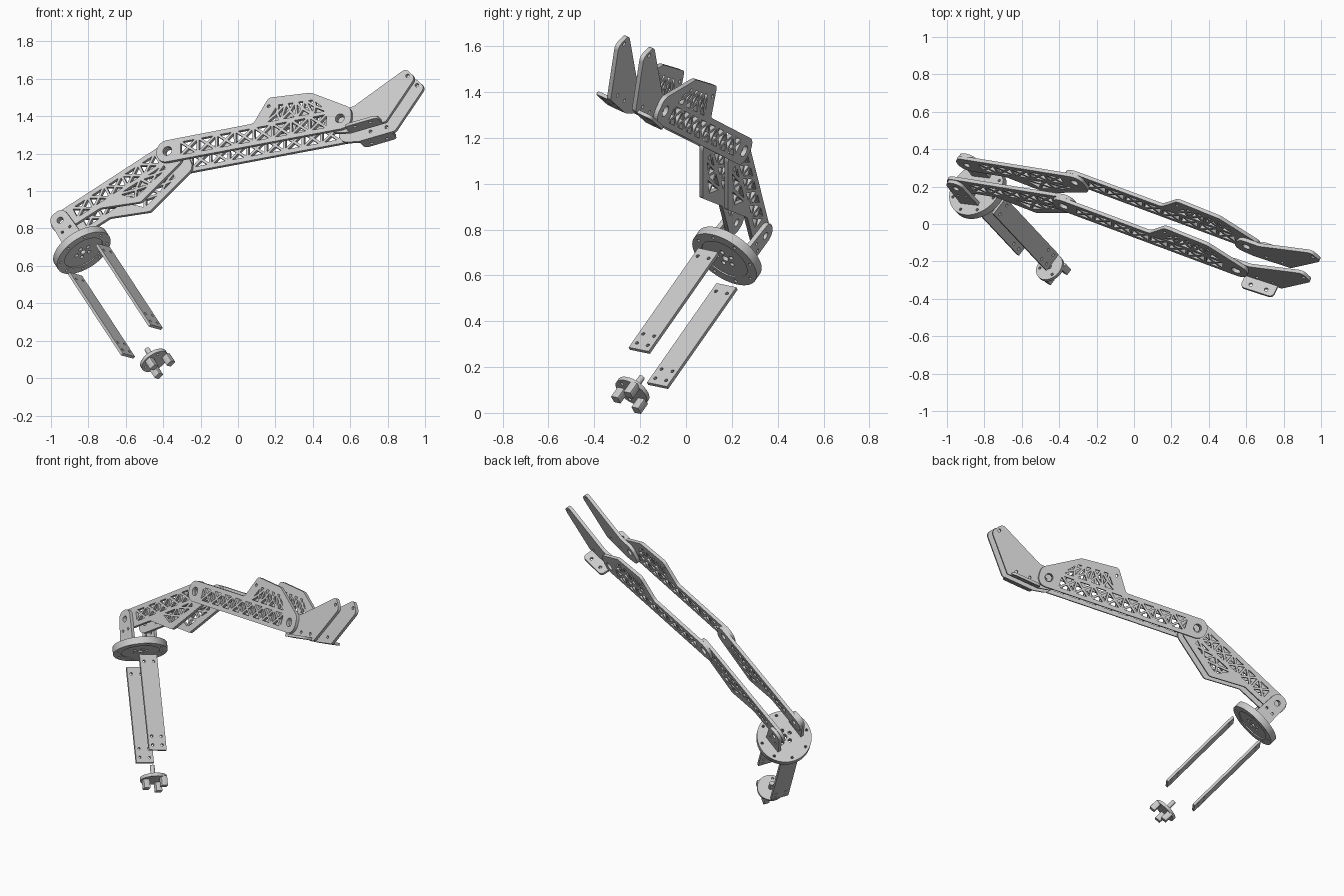
import bpy
import bmesh
import math
from mathutils import Matrix, Vector

if "Cube" in bpy.data.objects:
    bpy.data.objects.remove(bpy.data.objects["Cube"])

grey = bpy.data.materials.new("light_grey")
grey.use_nodes = True
grey.diffuse_color = (0.6, 0.6, 0.6, 1)
grey.node_tree.nodes["Principled BSDF"].inputs["Base Color"].default_value = (0.6, 0.6, 0.6, 1)


# ---------- helpers ----------
def frame(x, y, z, origin):
    """Matrix from three axes and an origin."""
    m = Matrix((x, y, z)).transposed().to_4x4()
    m.translation = origin
    return m


def circle(x, y, r, n=16):
    return [(x + r * math.cos(math.tau * i / n), y + r * math.sin(math.tau * i / n)) for i in range(n)]


def rounded(corners, steps=8):
    """Polygon from (x, y, radius) corners with filleted corners."""
    out = []
    for i, (x, y, r) in enumerate(corners):
        p = Vector((x, y))
        d1 = (Vector(corners[i - 1][:2]) - p).normalized()
        d2 = (Vector(corners[(i + 1) % len(corners)][:2]) - p).normalized()
        half = d1.angle(d2) / 2
        c = p + (d1 + d2).normalized() * r / math.sin(half)
        s, e = p + d1 * r / math.tan(half) - c, p + d2 * r / math.tan(half) - c
        a0 = math.atan2(s.y, s.x)
        sweep = (math.atan2(e.y, e.x) - a0 + math.pi) % math.tau - math.pi
        for k in range(steps + 1):
            a = a0 + sweep * k / steps
            out.append((c.x + r * math.cos(a), c.y + r * math.sin(a)))
    return out


def shrunk(a, b, c, strut=0.007):
    """Triangle inset by half a strut width."""
    la, lb, lc = (b - c).length, (c - a).length, (a - b).length
    per = la + lb + lc
    centre = (a * la + b * lb + c * lc) / per
    inner = abs((b - a).cross(c - a)) / per
    f = max(0.1, 1 - strut / inner)
    return [tuple(centre + (p - centre) * f) for p in (a, b, c)]


def truss(b0, b1, t0, t1, n):
    """Cross-braced cut-outs between a bottom and a top line."""
    b0, b1, t0, t1 = map(Vector, (b0, b1, t0, t1))
    holes = []
    for i in range(n):
        q = [b0.lerp(b1, i / n), b0.lerp(b1, (i + 1) / n), t0.lerp(t1, (i + 1) / n), t0.lerp(t1, i / n)]
        mid = sum(q, Vector((0, 0))) / 4
        holes += [shrunk(q[k], q[(k + 1) % 4], mid) for k in range(4)]
    return holes


def plate(name, outline, holes, thick, matrix):
    """Flat plate in the local XY plane, centred on local Z, with holes."""
    cu = bpy.data.curves.new(name, "CURVE")
    cu.dimensions = "2D"
    cu.fill_mode = "BOTH"
    cu.extrude = thick / 2
    for loop in [outline] + holes:
        sp = cu.splines.new("POLY")
        sp.points.add(len(loop) - 1)
        for pt, (x, y) in zip(sp.points, loop):
            pt.co = (x, y, 0, 1)
        sp.use_cyclic_u = True
    tmp = bpy.data.objects.new(name + "_curve", cu)
    bpy.context.scene.collection.objects.link(tmp)
    deps = bpy.context.evaluated_depsgraph_get()
    mesh = bpy.data.meshes.new_from_object(tmp.evaluated_get(deps))
    bpy.data.objects.remove(tmp)
    bm = bmesh.new()
    bm.from_mesh(mesh)
    bmesh.ops.remove_doubles(bm, verts=bm.verts, dist=0.00005)
    bmesh.ops.recalc_face_normals(bm, faces=bm.faces)
    bm.to_mesh(mesh)
    bm.free()
    mesh.name = name
    mesh.materials.clear()
    mesh.materials.append(grey)
    ob = bpy.data.objects.new(name, mesh)
    bpy.context.scene.collection.objects.link(ob)
    ob.matrix_world = matrix
    bpy.ops.object.select_all(action="DESELECT")
    ob.select_set(True)
    bpy.context.view_layer.objects.active = ob
    bpy.ops.object.shade_smooth_by_angle(angle=math.radians(30))


def at(x, y, z, deg=0):
    return Matrix.Translation((x, y, z)) @ Matrix.Rotation(math.radians(deg), 4, "Z")


# ---------- arm: two mirrored side frames ----------
n = Vector((0.385, 0.838, -0.386)).normalized()
u = Vector((n.y, -n.x, 0)).normalized()
arm = frame(u, u.cross(n), -n, Vector((-0.952, 0.188, 0.845)))
MID, T = -0.095, 0.02
knee = (0.56, 0.401)

bracket = rounded([(-0.055, 0.05, 0.045), (0.165, 0.06, 0.004), (0.165, -0.06, 0.004), (-0.055, -0.05, 0.045)])
bracket_holes = [circle(0, 0, 0.018), circle(0.07, 0.025, 0.008), circle(0.07, -0.025, 0.008)]

lower = rounded([(-0.06, 0.06, 0.055), (0.75, 0.063, 0.055), (0.75, -0.085, 0.05),
                 (0.43, -0.168, 0.03), (0.22, -0.062, 0.03), (-0.06, -0.06, 0.055)])
lower_holes = (truss((0.08, -0.04), (0.62, -0.035), (0.08, 0.042), (0.62, 0.042), 5)
               + truss((0.41, -0.135), (0.64, -0.085), (0.33, -0.045), (0.64, -0.042), 2)
               + [circle(0, 0, 0.018), circle(0.691, 0, 0.022)])

upper = rounded([(-0.063, 0.063, 0.06), (0.5, 0.065, 0.03), (0.59, 0.2, 0.03), (0.835, 0.183, 0.06),
                 (1.065, 0.05, 0.05), (1.065, -0.063, 0.06), (-0.063, -0.063, 0.06)])
upper_holes = (truss((0.07, -0.045), (0.93, -0.045), (0.07, 0.045), (0.93, 0.045), 8)
               + truss((0.56, 0.052), (0.94, 0.052), (0.64, 0.155), (0.85, 0.145), 4)
               + [circle(0, 0, 0.026), circle(1, 0, 0.026), circle(0.59, 0.15, 0.009)])

finger = rounded([(1.47, 0.513, 0.05), (1.49, 0.642, 0.05), (1.6, 0.667, 0.05), (1.868, 0.886, 0.03),
                  (1.934, 0.835, 0.03), (1.805, 0.58, 0.02), (1.6, 0.518, 0.03)])
finger_holes = [circle(1.539, 0.591, 0.022), circle(1.886, 0.845, 0.01),
                circle(1.66, 0.577, 0.009), circle(1.75, 0.602, 0.009)]

flange = rounded([(0, 0, 0.005), (0.19, 0, 0.005), (0.19, 0.08, 0.025), (0, 0.08, 0.025)])
flange_holes = [circle(0.05, 0.05, 0.01), circle(0.14, 0.05, 0.01)]

for side, sign in (("front", 1), ("rear", -1)):
    outer = MID + sign * 0.085
    inner = MID + sign * 0.065
    plate(side + "_hip_bracket", bracket, bracket_holes, T, arm @ at(0, 0, outer, -50))
    plate(side + "_lower_link", lower, lower_holes, T, arm @ at(0, 0, inner, 35.6))
    plate(side + "_upper_link", upper, upper_holes, T, arm @ at(*knee, outer, 10.9))
    plate(side + "_finger_plate", finger, finger_holes, T, arm @ at(0, 0, inner))
    # flange stands out from the lower edge of the finger plate
    plate(side + "_finger_flange", flange, flange_holes, 0.016,
          arm @ at(1.6, 0.526, inner, 16.8) @ Matrix.Rotation(sign * math.pi / 2, 4, "X"))

# ---------- turntable ----------
a = Vector((-0.473, 0.505, 0.722)).normalized()
q = Vector((0.651, -0.35, 0.672))
q = (q - a * q.dot(a)).normalized()
w = a.cross(q)
base = frame(q, w, a, Vector((-0.834, 0.178, 0.684)))


def ring_of_holes(count, radius, size):
    return [circle(radius * math.cos(math.tau * i / count), radius * math.sin(math.tau * i / count), size, 12)
            for i in range(count)]


rim_holes = ring_of_holes(8, 0.14, 0.008)
plate("turntable_top", circle(0, 0, 0.163, 48),
      rim_holes + ring_of_holes(5, 0.04, 0.011) + [circle(0, 0, 0.016)], 0.037, base @ at(0, 0, 0.004))
plate("turntable_rim", circle(0, 0, 0.163, 48), rim_holes + [circle(0, 0, 0.115, 40)], 0.006,
      base @ at(0, 0, -0.0175))

# ---------- two support legs ----------
leg_frame = frame(w, a, q, base.translation)
leg = [(-0.055, -0.677), (0.055, -0.677), (0.055, -0.077), (-0.055, -0.077)]
leg_holes = [circle(x, y, 0.008, 12) for x in (-0.03, 0.03) for y in (-0.645, -0.59, -0.12)]
for name, x in (("left_leg", 0.114), ("right_leg", -0.114)):
    plate(name, leg, leg_holes, 0.016, leg_frame @ at(0, 0, x))

# ---------- foot coupling: plate, stem and three prongs ----------
plate("foot_plate", circle(0, 0, 0.08, 32), [circle(-0.05, -0.03, 0.008), circle(0.05, -0.03, 0.008)],
      0.02, base @ at(0, 0, -0.815))
plate("foot_stem", circle(0, 0, 0.014), [], 0.075, base @ at(0, 0, -0.77))
square = rounded([(-0.019, -0.019, 0.003), (0.019, -0.019, 0.003), (0.019, 0.019, 0.003), (-0.019, 0.019, 0.003)], 2)
for i, (x, y) in enumerate([(-0.046, 0.042), (0.053, 0.042), (0, -0.05)]):
    plate("foot_prong_%d" % (i + 1), square, [], 0.06, base @ at(x, y, -0.85))
